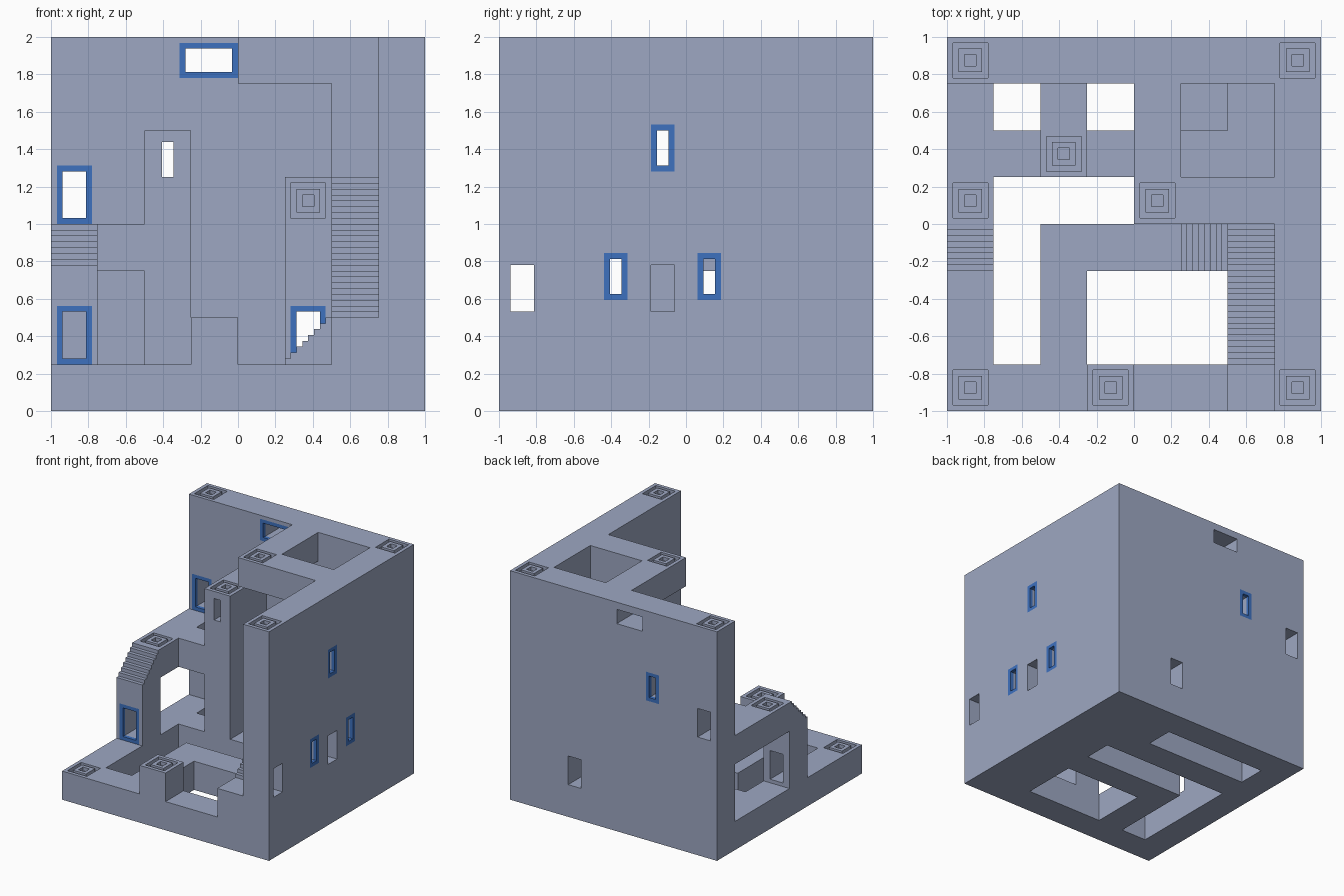
import bpy
import bmesh

if "Cube" in bpy.data.objects:
    bpy.data.objects.remove(bpy.data.objects["Cube"], do_unlink=True)

U = 1 / 32   # small detail unit: step height, frame width, groove depth
E = 0.01     # overshoot of cutters past open faces


def material(name, rgb):
    m = bpy.data.materials.new(name)
    m.use_nodes = True
    m.diffuse_color = (*rgb, 1)
    bsdf = next(n for n in m.node_tree.nodes if n.type == 'BSDF_PRINCIPLED')
    bsdf.inputs["Base Color"].default_value = (*rgb, 1)
    return m


STONE = material("blue grey stone", (0.34, 0.39, 0.54))
BLUE = material("blue frame", (0.048, 0.165, 0.52))


def make_object(name, bm, mat):
    bmesh.ops.recalc_face_normals(bm, faces=bm.faces)
    mesh = bpy.data.meshes.new(name)
    bm.to_mesh(mesh)
    bm.free()
    mesh.materials.append(mat)
    ob = bpy.data.objects.new(name, mesh)
    bpy.context.scene.collection.objects.link(ob)
    return ob


def box(name, x, y, z, mat=STONE):
    """Box from three (low, high) ranges."""
    bm = bmesh.new()
    bmesh.ops.create_cube(bm, size=1)
    for v in bm.verts:
        v.co = [r[0] if c < 0 else r[1] for c, r in zip(v.co, (x, y, z))]
    return make_object(name, bm, mat)


def cut(targets, x, y, z):
    """Subtract a box from each target."""
    cutter = box("cutter", x, y, z)
    cutter.hide_render = True
    for ob in targets:
        mod = ob.modifiers.new("cut", 'BOOLEAN')
        mod.operation = 'DIFFERENCE'
        mod.solver = 'EXACT'
        mod.object = cutter
        bpy.context.view_layer.objects.active = ob
        bpy.ops.object.modifier_apply(modifier=mod.name)
    bpy.data.objects.remove(cutter, do_unlink=True)


def stair(name, axis, start, across, bottom, z0, steps):
    """Solid flight rising along +x or +y, extruded over the across range."""
    profile = [(start, bottom)]
    for i in range(steps):
        h = z0 + (i + 1) * U
        profile += [(start + i * U, h), (start + (i + 1) * U, h)]
    profile.append((start + steps * U, bottom))
    bm = bmesh.new()
    lo, hi = across
    verts = [bm.verts.new((a, lo, h) if axis == 'x' else (lo, a, h)) for a, h in profile]
    face = bm.faces.new(verts)
    new = bmesh.ops.extrude_face_region(bm, geom=[face])["geom"]
    shift = (0, hi - lo, 0) if axis == 'x' else (hi - lo, 0, 0)
    bmesh.ops.translate(bm, vec=shift, verts=[g for g in new if isinstance(g, bmesh.types.BMVert)])
    return make_object(name, bm, STONE)


def window(name, axis, targets, depth, centre, width, z, face, out):
    """Tunnel through the targets with a flush blue frame on one face (out = +1 or -1)."""
    def ranges(along, grow):
        side = (centre - width / 2 - grow, centre + width / 2 + grow)
        zz = (z[0] - grow, z[1] + grow)
        return (along, side, zz) if axis == 'x' else (side, along, zz)
    tunnel = ranges((depth[0] - E, depth[1] + E), 0)
    pocket = tuple(sorted((face - out * U, face + out * E)))
    cut([targets[0]], *ranges(pocket, U))
    cut(targets, *tunnel)
    frame = box(name, *ranges(tuple(sorted((face - out * U, face))), U), mat=BLUE)
    cut([frame], *tunnel)


def square_carving(name, target, x, level, other, axis='z'):
    """Concentric square grooves, sunk one unit; other is y for tops, z for fronts."""
    def ranges(n, lo, hi):
        a, b = (x - n * U, x + n * U), (other - n * U, other + n * U)
        return (a, b, (lo, hi)) if axis == 'z' else (a, (lo, hi), b)
    inner, outer = (level - U, level + E) if axis == 'z' else (level - E, level + U)
    lo, hi = (level - U, level) if axis == 'z' else (level, level + U)
    cut([target], *ranges(3, inner, outer))
    ring = box(name, *ranges(2, lo, hi))
    cut([ring], *ranges(1, lo - E, hi + E))


# Floor slab with its open slots
floor = box("floor", (-1, .75), (-1, .75), (0, .25))
for hx, hy in (((-.75, .25), (.5, .8)),
               ((-.75, .5), (0, .25)),
               ((-.75, -.5), (-.75, .1)),
               ((-.25, .5), (-.75, -.25))):
    cut([floor], hx, hy, (-.1, .35))

# Tall walls
back_wall = box("back_wall", (-1, 1), (.75, 1), (0, 2))
right_wall = box("side_wall", (.75, 1), (-1, .75), (0, 2))

# Right side: landing, long stair, column, roof ring around the shaft
box("landing", (.5, .75), (-1, -.75), (.25, .5))
long_stair = stair("long_stair", 'y', -.75, (.5, .75), .25, .5, 24)
stair("short_stair", 'x', .25, (-.25, 0), .25, .25, 8)
column = box("corner_column", (.5, .75), (0, .25), (.25, 2))
box("upper_floor", (.5, .75), (.25, .75), (.25, 1.25))
carved_block = box("carved_block", (.25, .5), (.25, .5), (.25, 1.25))
roof_front = box("roof_front", (0, .5), (0, .25), (1.75, 2))
box("roof_side", (0, .25), (.25, .75), (1.75, 2))

# Left side: stair block, raised walkway, bridge and tower
left_stair = stair("left_stair", 'y', -.25, (-1, -.75), .25, .75, 8)
walkway = box("walkway", (-1, -.75), (0, .75), (.75, 1))
box("bridge", (-.75, -.5), (.25, .5), (.75, 1))
tower = box("tower", (-.5, -.25), (.25, .5), (.25, 1.5))
tower_link = box("tower_link", (-.5, -.25), (.5, .75), (1, 1.5))

# Front pedestal
pedestal = box("pedestal", (-.25, 0), (-1, -.75), (.25, .5))

# Narrow windows framed on the outside of the side wall
low, door = (.625, .8125), (.53125, .78125)
window("window_frame_low_front", 'x', [right_wall, long_stair], (.5, 1), -.375, 2 * U, low, 1, 1)
window("window_frame_low_back", 'x', [right_wall, column], (.5, 1), .125, 2 * U, low, 1, 1)
window("window_frame_high", 'x', [right_wall], (.75, 1), -.125, 2 * U, (1.3125, 1.5), 1, 1)

# Doorways framed on the inside
window("stair_door_frame", 'x', [long_stair, right_wall], (.5, 1), -.125, 4 * U, door, .5, -1)
window("landing_door_frame", 'x', [right_wall], (.75, 1), -.875, 4 * U, door, .75, -1)
window("walkway_door_frame", 'y', [back_wall], (.75, 1), -.875, 4 * U, (1.03125, 1.28125), .75, -1)
window("left_stair_door_frame", 'y', [left_stair], (-.25, 0), -.875, 4 * U,
       (.28125, .53125), -.25, -1)
window("block_door_frame", 'y', [carved_block, back_wall], (.25, 1), .375, 4 * U,
       (.28125, .53125), .25, -1)

# Wide high window and the slit through tower and back wall
window("wide_window_frame", 'y', [back_wall], (.75, 1), -.15625, 8 * U, (1.8125, 1.9375), .75, -1)
window("slit_frame", 'y', [back_wall, tower_link, tower], (.25, 1), -.375, 2 * U,
       (1.25, 1.4375), 1, 1)

# Square carvings on the tops, and one on the block front
for i, (ob, x, y, z) in enumerate((
        (back_wall, -.875, .875, 2), (back_wall, .875, .875, 2),
        (right_wall, .875, -.875, 2), (roof_front, .125, .125, 2),
        (tower, -.375, .375, 1.5), (walkway, -.875, .125, 1),
        (pedestal, -.125, -.875, .5), (floor, -.875, -.875, .25))):
    square_carving(f"top_carving_{i + 1}", ob, x, z, y)
square_carving("front_carving", carved_block, .375, .25, 1.125, axis='y')
